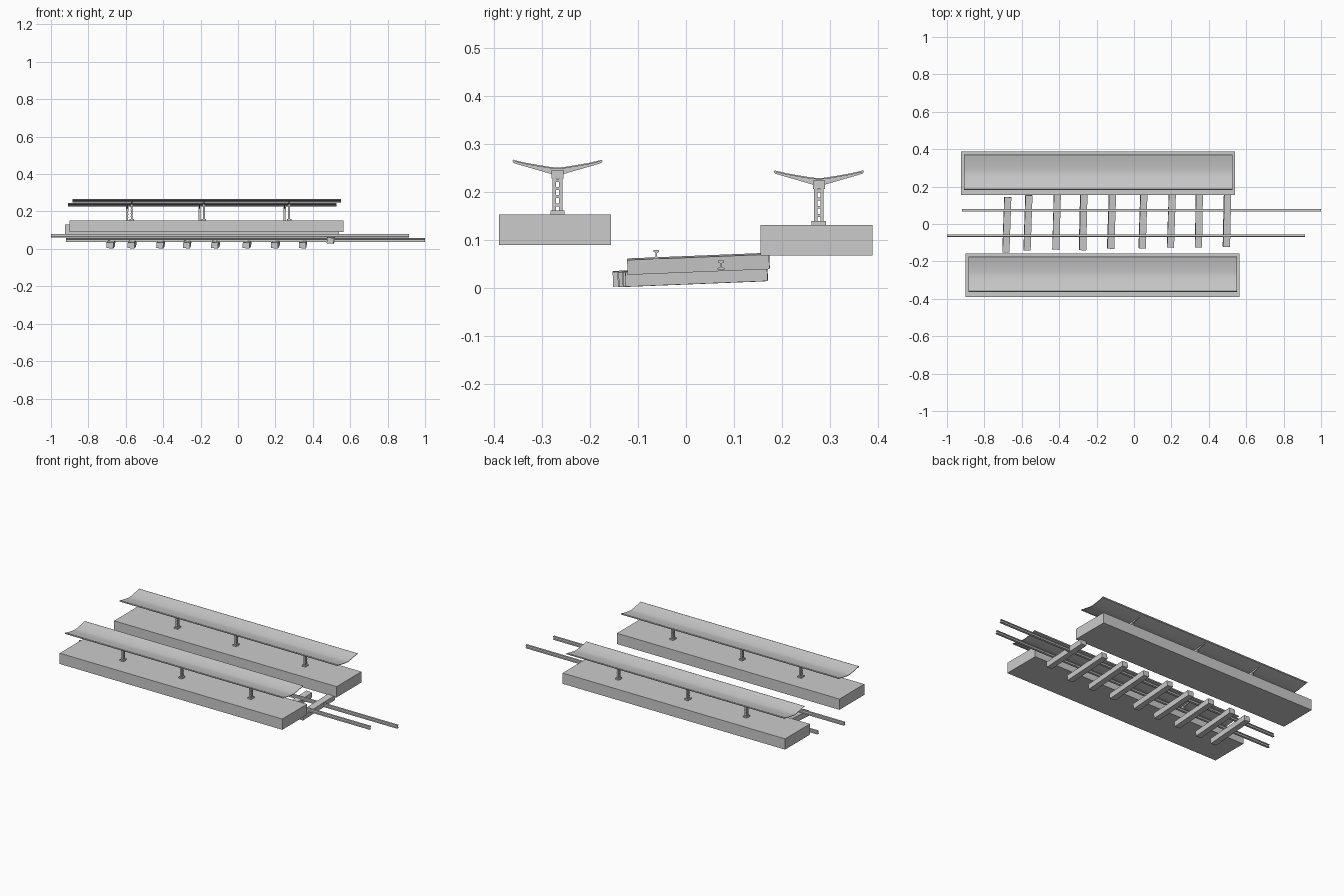
import bpy, math, random

if "Cube" in bpy.data.objects:
    bpy.data.objects.remove(bpy.data.objects["Cube"])

random.seed(4)


def mesh_object(name, verts, faces):
    me = bpy.data.meshes.new(name)
    me.from_pydata(verts, [], faces)
    me.update()
    ob = bpy.data.objects.new(name, me)
    bpy.context.collection.objects.link(ob)
    return ob


def box(name, center, size, rot=(0, 0, 0)):
    x, y, z = (s / 2 for s in size)
    verts = [(a * x, b * y, c * z) for a in (-1, 1) for b in (-1, 1) for c in (-1, 1)]
    faces = [(0, 1, 3, 2), (4, 6, 7, 5), (0, 4, 5, 1), (2, 3, 7, 6), (0, 2, 6, 4), (1, 5, 7, 3)]
    ob = mesh_object(name, verts, faces)
    ob.location = center
    ob.rotation_euler = [math.radians(r) for r in rot]
    return ob


def extrude_x(name, profile, x0, x1, y=0, z=0):
    """Extrude a closed (y, z) profile along x."""
    n = len(profile)
    verts = [(x, y + p, z + q) for x in (x0, x1) for p, q in profile]
    faces = [(i, i + n, (i + 1) % n + n, (i + 1) % n) for i in range(n)]
    faces += [tuple(range(n)), tuple(reversed(range(n, 2 * n)))]
    return mesh_object(name, verts, faces)


def mirrored(half):
    """Close a half profile by mirroring it across y = 0."""
    return half + [(-p, q) for p, q in reversed(half)]


# Rails: I-shaped section
rail = mirrored([(0.007, 0), (0.007, 0.003), (0.002, 0.005), (0.002, 0.013),
                 (0.006, 0.015), (0.006, 0.019)])
extrude_x("front_rail", rail, -1.0, 0.915, -0.062, 0.060)
extrude_x("back_rail", rail, -0.92, 1.0, 0.073, 0.038)

# Sleepers: slightly skewed, the last one sits higher
xs = (-0.68, -0.567, -0.414, -0.272, -0.12, 0.048, 0.2, 0.347, 0.497)
ys = (-0.004, 0.006, 0.011, 0.008, 0.016, 0.018, 0.022, 0.022, 0.026)
for i, (x, y) in enumerate(zip(xs, ys)):
    z = 0.050 if i == 8 else 0.0245
    box(f"sleeper_{i + 1}", (x, y, z), (0.037, 0.296, 0.031),
        (2.3, random.uniform(2, 6), random.uniform(-2, -0.8)))

# Canopy roof section: shallow valley sheet, heights above the platform top
SHEET = [(0, 0.098), (0.012, 0.0985), (0.04, 0.103), (0.068, 0.108), (0.091, 0.1135)]
THICK = 0.003


def canopy(side, x, y, z):
    right = SHEET[1:]
    top = [(-p, q) for p, q in reversed(right)] + SHEET
    section = [(p, q) for p, q in reversed(top)] + [(p, q - THICK) for p, q in top]
    roof = extrude_x(f"{side}_canopy_roof", section, x - 0.717, x + 0.719, y, z)
    bpy.context.view_layer.objects.active = roof
    roof.select_set(True)
    bpy.ops.object.shade_smooth_by_angle(angle=math.radians(30))
    roof.select_set(False)

    # Edge fascias
    for s, label in ((-1, "outer"), (1, "inner")):
        box(f"{side}_{label}_fascia", (x + 0.001, y + s * 0.091, z + 0.1105),
            (1.436, 0.004, 0.006), (s * -35, 0, 0))

    # Posts with twin columns, batten plates, foot, head and tapered arms
    arm = mirrored([(0, 0.083), (0.012, 0.085), (0.09, 0.1065), (0.09, 0.110),
                    (0.04, 0.1005), (0.0, 0.0955)])
    arm = [(0.012, 0.084), (0.09, 0.1065), (0.09, 0.1105), (0.04, 0.1005), (0, 0.096),
           (-0.04, 0.1005), (-0.09, 0.1105), (-0.09, 0.1065), (-0.012, 0.084)]
    for i, dx in enumerate((-0.400, -0.014, 0.441)):
        px, tag = x + dx, f"{side}_post_{i + 1}"
        box(f"{tag}_foot", (px, y, z + 0.004), (0.024, 0.030, 0.008))
        for s in (-1, 1):
            box(f"{tag}_column_{'b' if s > 0 else 'a'}", (px, y + s * 0.0065, z + 0.046),
                (0.010, 0.007, 0.092))
        for j in range(4):
            box(f"{tag}_batten_{j + 1}", (px, y, z + 0.020 + j * 0.017), (0.012, 0.020, 0.006))
        box(f"{tag}_head", (px, y, z + 0.084), (0.013, 0.025, 0.018))
        extrude_x(f"{tag}_arms", arm, px - 0.003, px + 0.003, y, z)


# Platforms with their canopies
for side, x, y, top, cy in (("front", -0.168, -0.273, 0.153, -0.268),
                            ("back", -0.192, 0.272, 0.131, 0.277)):
    box(f"{side}_platform", (x, y, top - 0.032), (1.464, 0.233, 0.064))
    canopy(side, x, cy, top)
